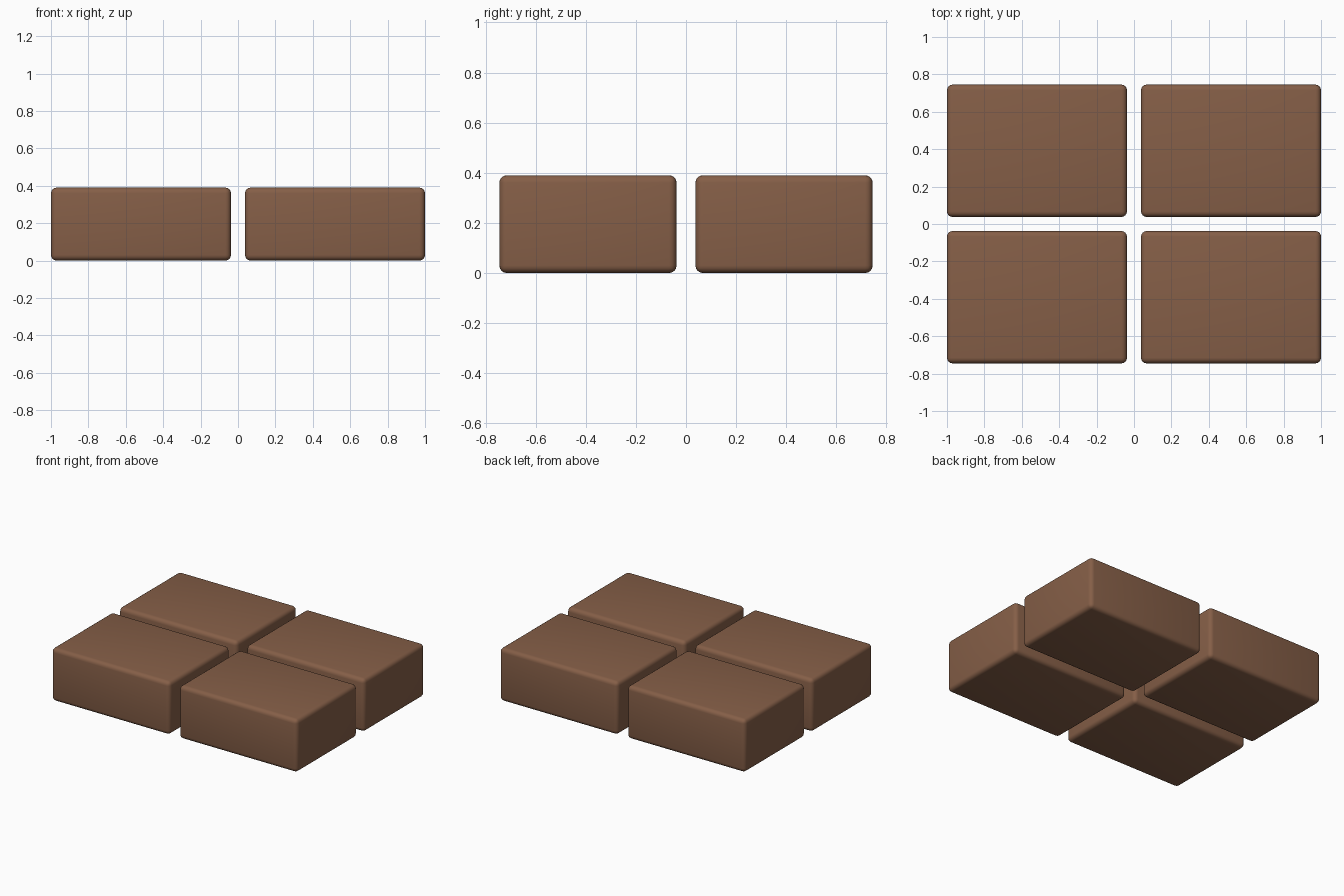
import bpy

if "Cube" in bpy.data.objects:
    bpy.data.objects.remove(bpy.data.objects["Cube"])

OUTER_X, OUTER_Y, HEIGHT, GAP = 1.0, 0.745, 0.39, 0.0375
SIZE = (OUTER_X - GAP, OUTER_Y - GAP, HEIGHT)


def rounded_block(name, location, mat):
    bpy.ops.mesh.primitive_cube_add(size=1, location=location)
    ob = bpy.context.object
    ob.name = name
    ob.scale = SIZE
    bpy.ops.object.transform_apply(location=False, rotation=False, scale=True)
    bev = ob.modifiers.new("rounded_edges", 'BEVEL')
    bev.width = 0.03
    bev.segments = 4
    bpy.ops.object.modifier_apply(modifier=bev.name)
    bpy.ops.object.shade_smooth_by_angle()
    ob.data.materials.append(mat)


brown = bpy.data.materials.new("brown")
brown.diffuse_color = (0.235, 0.113, 0.063, 1)
brown.use_nodes = True
brown.node_tree.nodes["Principled BSDF"].inputs["Base Color"].default_value = brown.diffuse_color

# Four rounded blocks in a two by two grid
for sx, side in ((-1, "left"), (1, "right")):
    for sy, end in ((-1, "front"), (1, "back")):
        rounded_block(f"{end}_{side}_block",
                      (sx * (OUTER_X + GAP) / 2, sy * (OUTER_Y + GAP) / 2, HEIGHT / 2),
                      brown)
